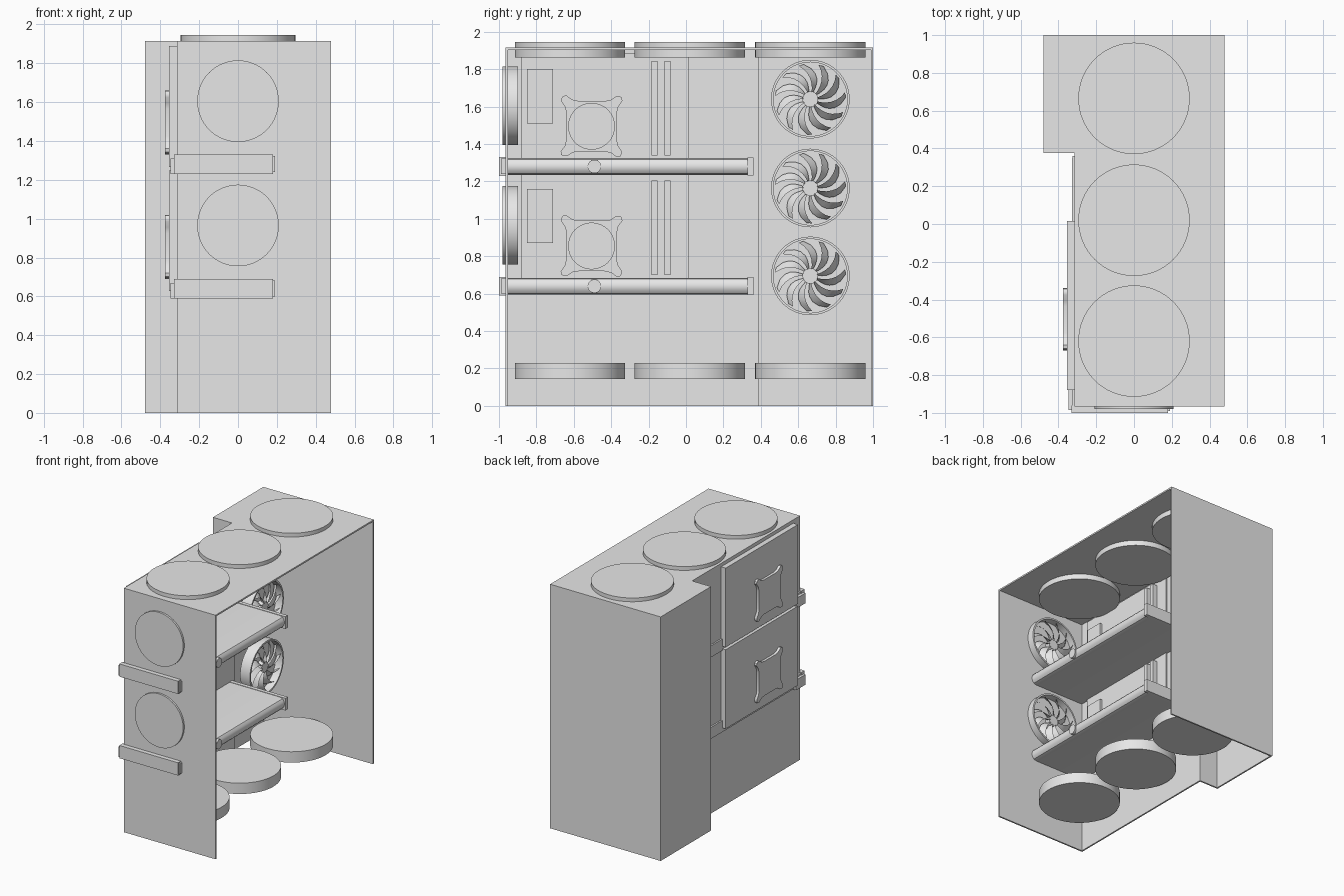
import bpy, bmesh, math
from mathutils import Matrix, Vector

if "Cube" in bpy.data.objects:
    bpy.data.objects.remove(bpy.data.objects["Cube"])

grey = bpy.data.materials.new("light grey")
grey.diffuse_color = (0.8, 0.8, 0.8, 1)
grey.use_nodes = True
grey.node_tree.nodes["Principled BSDF"].inputs["Base Color"].default_value = grey.diffuse_color


def finish(bm, name, smooth=False):
    mesh = bpy.data.meshes.new(name)
    bm.to_mesh(mesh)
    bm.free()
    ob = bpy.data.objects.new(name, mesh)
    bpy.context.collection.objects.link(ob)
    mesh.materials.append(grey)
    if smooth:
        bpy.ops.object.select_all(action='DESELECT')
        ob.select_set(True)
        bpy.context.view_layer.objects.active = ob
        bpy.ops.object.shade_smooth_by_angle(angle=math.radians(35))
    return ob


def prism(bm, pts, axis_vec):
    """Extrude a closed 3D outline along a vector."""
    f = bm.faces.new([bm.verts.new(p) for p in pts])
    r = bmesh.ops.extrude_face_region(bm, geom=[f])
    vs = [g for g in r['geom'] if isinstance(g, bmesh.types.BMVert)]
    bmesh.ops.translate(bm, verts=vs, vec=axis_vec)
    bmesh.ops.recalc_face_normals(bm, faces=bm.faces[:])


def box(name, x0, x1, y0, y1, z0, z1):
    bm = bmesh.new()
    prism(bm, [(x0, y0, z0), (x1, y0, z0), (x1, y1, z0), (x0, y1, z0)], (0, 0, z1 - z0))
    return finish(bm, name)


def revolve(bm, profile, seg=64):
    """Spin an (r, z) profile that starts and ends on the axis."""
    rings = []
    for r, z in profile:
        n = 1 if r == 0 else seg
        rings.append([bm.verts.new((r * math.cos(2 * math.pi * i / seg),
                                    r * math.sin(2 * math.pi * i / seg), z)) for i in range(n)])
    for a, b in zip(rings, rings[1:]):
        for i in range(seg):
            j = (i + 1) % seg
            if len(a) == 1:
                bm.faces.new((a[0], b[j], b[i]))
            elif len(b) == 1:
                bm.faces.new((a[i], a[j], b[0]))
            else:
                bm.faces.new((a[i], a[j], b[j], b[i]))
    bmesh.ops.recalc_face_normals(bm, faces=bm.faces[:])


def fan(name, loc, direction, R, T, blades=True):
    """Fan with a closed back; the bladed open face looks along direction."""
    bm = bmesh.new()
    if blades:
        revolve(bm, [(0, 0), (R, 0), (R, T), (R * 0.94, T), (R * 0.94, T * 0.3), (R * 0.2, T * 0.3),
                     (R * 0.2, T * 0.8), (0, T * 0.8)])
        for k in range(11):
            a0 = 2 * math.pi * k / 11
            rows = []
            for s in range(7):
                t = s / 6
                r = R * (0.18 + 0.72 * t)
                a = a0 + 0.55 * t * t
                w = 0.34 * math.sin(math.pi * (0.18 + 0.72 * t)) ** 0.7
                rows.append([bm.verts.new((r * math.cos(q), r * math.sin(q), h))
                             for q, h in ((a - w / 2, T * 0.45), (a + w / 2, T * 0.9))])
            for p, q in zip(rows, rows[1:]):
                bm.faces.new((p[0], q[0], q[1], p[1]))
    else:
        revolve(bm, [(0, 0), (R, 0), (R, T), (0, T)])
    rot = Vector((0, 0, 1)).rotation_difference(Vector(direction)).to_matrix().to_4x4()
    bmesh.ops.transform(bm, matrix=Matrix.Translation(loc) @ rot, verts=bm.verts[:])
    return finish(bm, name, True)


# Case shell: open underside and open right side, stepped-out rear chamber
TOP = 1.915
plan = [(0.48, -0.965), (0.48, 1), (-0.48, 1), (-0.48, 0.375), (-0.315, 0.375), (-0.315, -0.965)]
bm = bmesh.new()
lo = [bm.verts.new((x, y, 0)) for x, y in plan]
hi = [bm.verts.new((x, y, TOP)) for x, y in plan]
bm.faces.new(hi)
for i in range(1, 6):
    j = (i + 1) % 6
    bm.faces.new((lo[i], lo[j], hi[j], hi[i]))
case = finish(bm, "case_shell")
sol = case.modifiers.new("thickness", 'SOLIDIFY')
sol.thickness = 0.012
sol.offset = -1
sol.use_even_offset = True

# Large fans through the roof and above the floor
for i, y in enumerate((-0.62, 0.02, 0.665)):
    fan(f"top_fan_{i}", (0, y, 1.862), (0, 0, 1), 0.295, 0.083, False)
    fan(f"bottom_fan_{i}", (0, y, 0.145), (0, 0, 1), 0.295, 0.085, False)

# Small bladed fans: three at the side chamber, two on the front panel
for i, z in enumerate((0.695, 1.165, 1.64)):
    fan(f"side_fan_{i}", (-0.30, 0.665, z), (1, 0, 0), 0.21, 0.085)
for i, z in enumerate((0.965, 1.605)):
    fan(f"front_fan_{i}", (0, -0.98, z), (0, 1, 0), 0.21, 0.083)

# Outline of a cooler bracket with four ears
quarter = [(0.135, -0.07), (0.135, 0.07), (0.143, 0.105), (0.165, 0.135),
           (0.162, 0.153), (0.15, 0.16), (0.13, 0.16), (0.1, 0.14)]
ears = []
for k in range(4):
    c, s = round(math.cos(k * math.pi / 2)), round(math.sin(k * math.pi / 2))
    ears += [(c * u - s * v, s * u + c * v) for u, v in quarter]

for n, dz in enumerate((0, 0.64)):
    # Mainboard, passing through the side wall
    box(f"mainboard_{n}", -0.355, -0.29, -0.88, 0.015, 0.627 + dz, 1.248 + dz)
    box(f"port_block_{n}", -0.30, -0.27, -0.85, -0.71, 0.87 + dz, 1.16 + dz)
    for m, y in enumerate((-0.185, -0.115)):
        box(f"memory_stick_{n}_{m}", -0.30, -0.25, y, y + 0.032, 0.70 + dz, 1.205 + dz)
    # Cooler bracket and round pump
    cy, cz = -0.505, 0.855 + dz
    bm = bmesh.new()
    prism(bm, [(-0.375, cy + u, cz + v) for u, v in ears], (0.095, 0, 0))
    finish(bm, f"cooler_bracket_{n}", True)
    fan(f"cooler_pump_{n}", (-0.29, cy, cz), (1, 0, 0), 0.125, 0.03, False)

    # Graphics card: rounded long side, end caps, front plate
    z = 0.64 + dz
    bm = bmesh.new()
    side = [(-0.327, -0.045), (0.13, -0.045), (0.155, -0.038), (0.168, -0.022), (0.173, 0),
            (0.168, 0.022), (0.155, 0.038), (0.13, 0.045), (-0.327, 0.045)]
    prism(bm, [(x, -0.97, z + h) for x, h in side], (0, 1.32, 0))
    finish(bm, f"graphics_card_{n}", True)
    box(f"card_end_cap_{n}", -0.325, 0.18, 0.33, 0.36, z - 0.048, z + 0.048)
    box(f"card_front_plate_{n}", -0.33, 0.18, -1.0, -0.96, z - 0.05, z + 0.05)
    box(f"card_plate_tab_{n}", 0.17, 0.19, -0.99, -0.96, z - 0.04, z + 0.042)
    box(f"card_plate_tail_{n}", -0.348, -0.32, -0.985, -0.87, z - 0.05, z + 0.03)
    fan(f"card_side_knob_{n}", (0.15, -0.49, z), (1, 0, 0), 0.036, 0.03, False)
